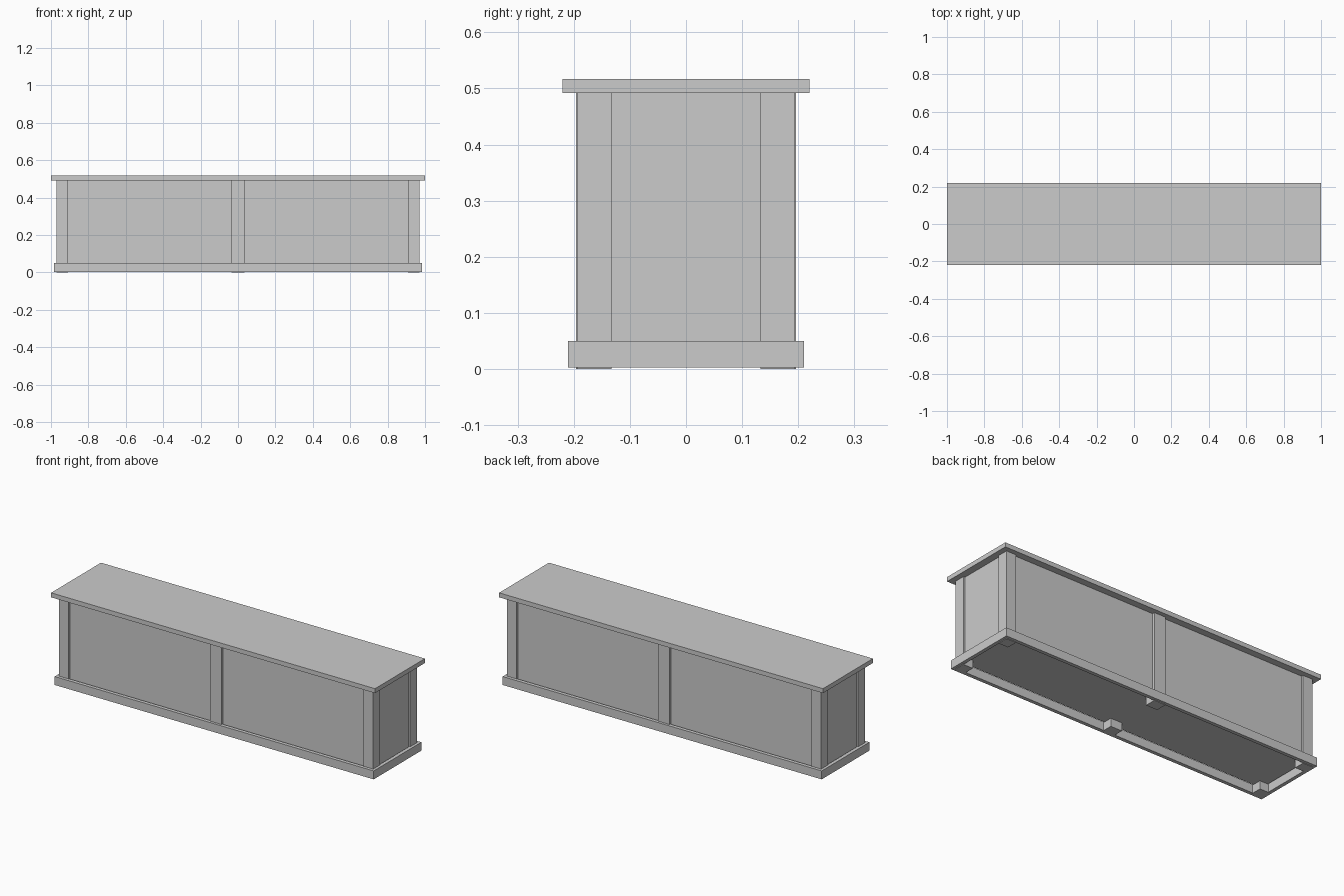
import bpy

cube = bpy.data.objects.get("Cube")
if cube:
    bpy.data.objects.remove(cube, do_unlink=True)

GREY = (0.6, 0.6, 0.6, 1.0)
grey = bpy.data.materials.new("plain_grey")
grey.use_nodes = True
grey.diffuse_color = GREY
grey.node_tree.nodes["Principled BSDF"].inputs["Base Color"].default_value = GREY


def box(name, x, y, z):
    """Box from (min, max) ranges on each axis."""
    bpy.ops.mesh.primitive_cube_add(size=1, location=[sum(r) / 2 for r in (x, y, z)])
    ob = bpy.context.object
    ob.name = name
    ob.scale = [r[1] - r[0] for r in (x, y, z)]
    bpy.ops.object.transform_apply(location=False, rotation=False, scale=True)
    ob.data.materials.append(grey)
    return ob


def span(a, b, side):
    """Range a..b mirrored to the given side."""
    return tuple(sorted((a * side, b * side)))


TOP_Z, SKIRT_TOP = 0.492, 0.05

# Top board and recessed cabinet body
box("top_board", (-1, 1), (-0.22, 0.22), (TOP_Z, 0.517))
box("cabinet_body", (-0.96, 0.96), (-0.182, 0.182), (SKIRT_TOP - 0.005, TOP_Z))

for sy, face in ((-1, "front"), (1, "back")):
    # Corner posts run down to the floor as feet
    for sx, hand in ((-1, "right"), (1, "left")):
        box(f"{face}_{hand}_post", span(0.91, 0.97, sx), span(0.133, 0.193, sy), (0, TOP_Z))
    # Middle post and long skirt rail
    box(f"{face}_middle_post", (-0.035, 0.035), span(0.133, 0.196, sy), (0, TOP_Z))
    box(f"{face}_skirt", (-0.985, 0.985), span(0.19, 0.21, sy), (0.003, SKIRT_TOP))

# Short skirt rails close the open frame at both ends
for sx, hand in ((-1, "right"), (1, "left")):
    box(f"{hand}_skirt", span(0.965, 0.985, sx), (-0.19, 0.19), (0.003, SKIRT_TOP))
